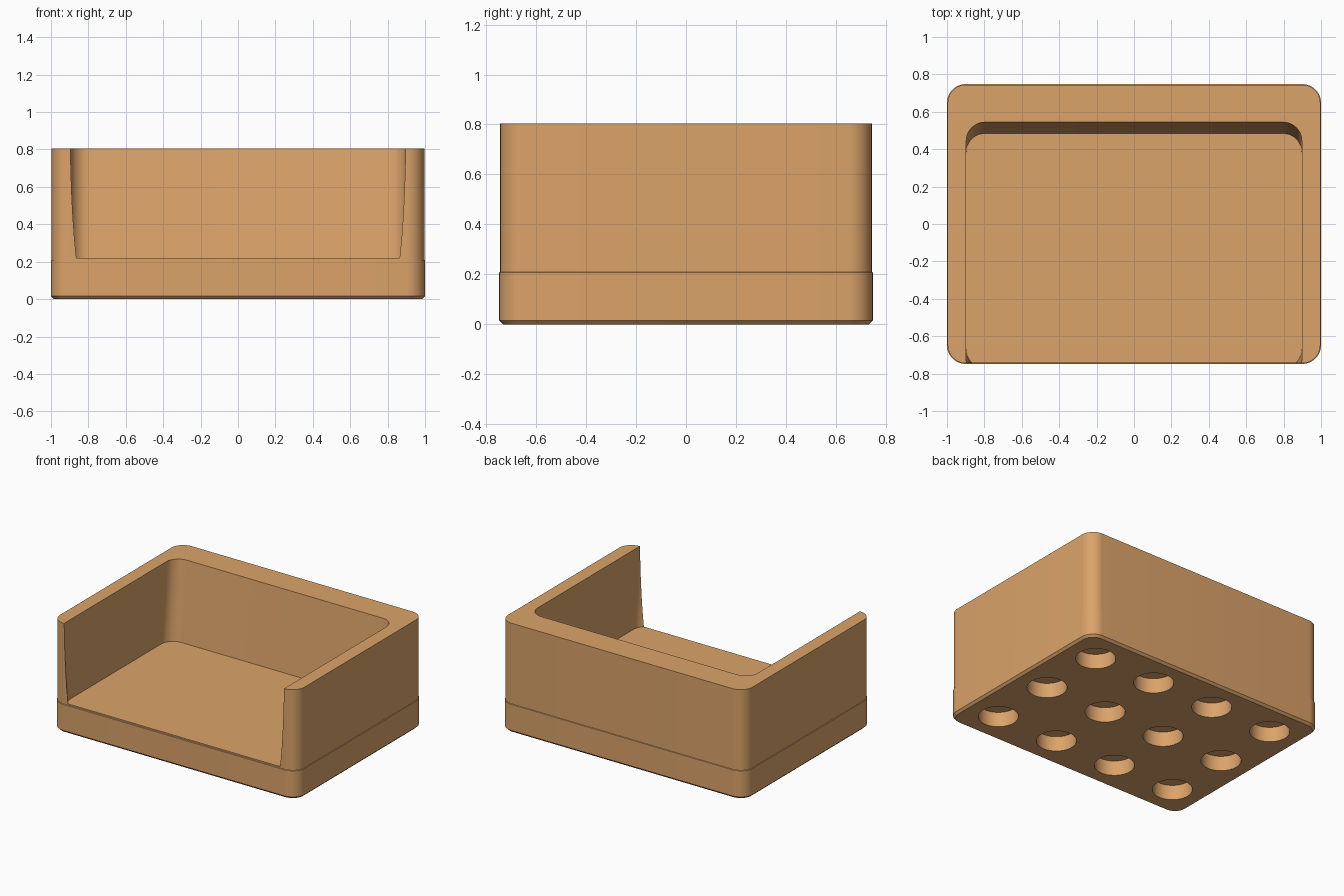
import bpy, bmesh, math

if "Cube" in bpy.data.objects:
    bpy.data.objects.remove(bpy.data.objects["Cube"])

wood = bpy.data.materials.new("warm tan")
wood.diffuse_color = (0.71, 0.367, 0.144, 1)
wood.use_nodes = True
wood.node_tree.nodes["Principled BSDF"].inputs["Base Color"].default_value = wood.diffuse_color


def make_object(name, bm):
    bmesh.ops.recalc_face_normals(bm, faces=bm.faces[:])
    mesh = bpy.data.meshes.new(name)
    bm.to_mesh(mesh)
    bm.free()
    mesh.materials.append(wood)
    ob = bpy.data.objects.new(name, mesh)
    bpy.context.collection.objects.link(ob)
    return ob


def rounded_rect(half_x, y0, y1, r, z, seg=12):
    pts = []
    corners = ((half_x - r, y1 - r), (r - half_x, y1 - r),
               (r - half_x, y0 + r), (half_x - r, y0 + r))
    for k, (cx, cy) in enumerate(corners):
        for i in range(seg + 1):
            a = math.pi / 2 * (k + i / seg)
            pts.append((cx + r * math.cos(a), cy + r * math.sin(a), z))
    return pts


def loft(name, rings):
    bm = bmesh.new()
    loops = [[bm.verts.new(p) for p in ring] for ring in rings]
    n = len(loops[0])
    for lo, hi in zip(loops, loops[1:]):
        for i in range(n):
            j = (i + 1) % n
            bm.faces.new((lo[i], lo[j], hi[j], hi[i]))
    bm.faces.new(loops[0][::-1])
    bm.faces.new(loops[-1])
    return make_object(name, bm)


def cut(target, cutter):
    cutter.hide_render = True
    mod = target.modifiers.new("cut", 'BOOLEAN')
    mod.operation = 'DIFFERENCE'
    mod.solver = 'EXACT'
    mod.object = cutter
    bpy.ops.object.select_all(action='DESELECT')
    target.select_set(True)
    bpy.context.view_layer.objects.active = target
    bpy.ops.object.modifier_apply(modifier=mod.name)
    bpy.data.objects.remove(cutter)


# Outer body: chamfered foot, base band, then slightly inset walls
X, Y, R = 1.0, 0.748, 0.1
body = loft("tray_body", [
    rounded_rect(X - d, d - Y, Y - d, R - d, z)
    for z, d in ((0, 0.016), (0.016, 0), (0.208, 0), (0.21, 0.004), (0.804, 0.004))])

# Open-fronted cavity whose front and back walls lean outwards
FLOOR, TOP, LEAN = 0.22, 1.0, 0.103
rings = []
for z in (FLOOR, TOP):
    shift = LEAN * (z - FLOOR)
    rings.append(rounded_rect(0.897, -0.77 - shift, 0.484 + shift, 0.1, z))
cut(body, loft("cavity_cutter", rings))

# Grid of blind round holes in the underside
bm = bmesh.new()
DEPTH, PITCH = 0.11, 0.505
for ix in range(4):
    for iy in range(3):
        made = bmesh.ops.create_cone(bm, cap_ends=True, segments=48,
                                     radius1=0.134, radius2=0.134, depth=2 * DEPTH)
        bmesh.ops.translate(bm, verts=made["verts"],
                            vec=((ix - 1.5) * PITCH, (iy - 1) * PITCH, 0))
cut(body, make_object("hole_cutter", bm))

# Smooth the rounded corners and holes, keep hard edges
bpy.ops.object.shade_smooth_by_angle(angle=math.radians(30))
